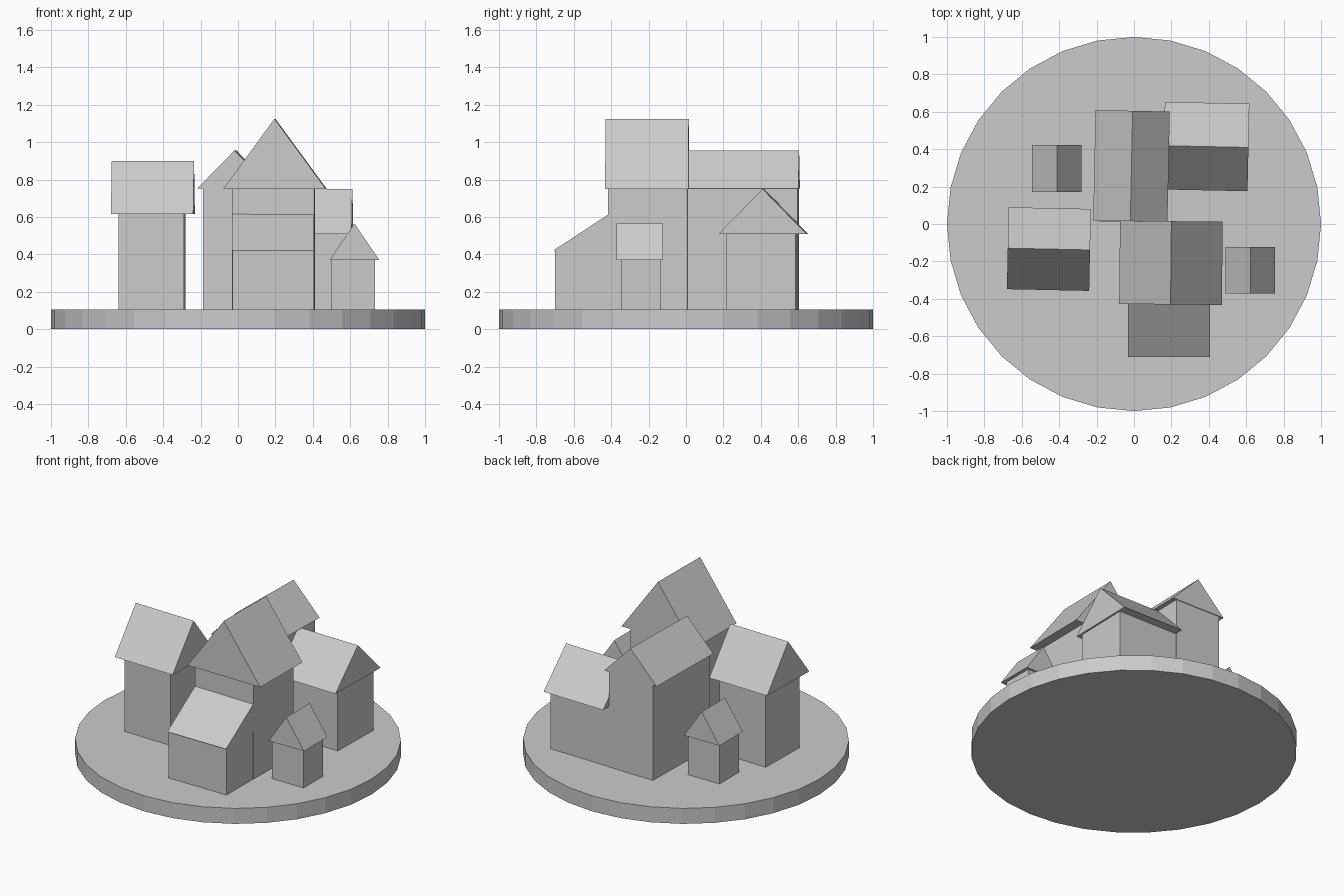
import bpy, bmesh
from math import radians
from mathutils import Matrix, Vector

if "Cube" in bpy.data.objects:
    bpy.data.objects.remove(bpy.data.objects["Cube"])

BASE_TOP = 0.105
TURN = radians(-1.2)


def prism(name, profile, start, end, axis, yaw=0.0):
    """Extrude a closed (across, z) profile along x or y, then turn it on its centre."""
    bm = bmesh.new()
    place = (lambda a, z, t: (t, a, z)) if axis == 'x' else (lambda a, z, t: (a, t, z))
    face = bm.faces.new([bm.verts.new(place(a, z, start)) for a, z in profile])
    ext = bmesh.ops.extrude_face_region(bm, geom=[face], use_keep_orig=True)
    move = Vector(place(0, 0, end - start))
    bmesh.ops.translate(bm, vec=move, verts=[v for v in ext['geom']
                                             if isinstance(v, bmesh.types.BMVert)])
    bmesh.ops.recalc_face_normals(bm, faces=bm.faces)
    across = [p[0] for p in profile]
    centre = Vector(place((min(across) + max(across)) / 2, 0, (start + end) / 2))
    bmesh.ops.translate(bm, vec=-centre, verts=bm.verts)
    mesh = bpy.data.meshes.new(name)
    bm.to_mesh(mesh)
    bm.free()
    obj = bpy.data.objects.new(name, mesh)
    bpy.context.collection.objects.link(obj)
    obj.location = centre
    obj.rotation_euler.z = yaw
    return obj


def walls(name, x0, x1, y0, y1, top, yaw=0.0):
    prism(name, [(x0, BASE_TOP), (x1, BASE_TOP), (x1, top), (x0, top)], y0, y1, 'y', yaw)


def gable_roof(name, x0, x1, y0, y1, eave, ridge, axis, yaw=0.0):
    a0, a1, t0, t1 = (y0, y1, x0, x1) if axis == 'x' else (x0, x1, y0, y1)
    prism(name, [(a0, eave), (a1, eave), ((a0 + a1) / 2, ridge)], t0, t1, axis, yaw)


# Round base
bpy.ops.mesh.primitive_cylinder_add(vertices=32, radius=1, depth=BASE_TOP,
                                    location=(0, 0, BASE_TOP / 2))
bpy.context.object.name = "base"

# Houses: name, wall bounds, roof bounds, eave z, ridge z, ridge axis, yaw
houses = [
    ("main_house", (-0.03, 0.41, -0.415, 0.01), (-0.077, 0.472, -0.43, 0.015),
     0.75, 1.125, 'y', TURN / 2),
    ("rear_house", (-0.18, 0.155, 0.01, 0.60), (-0.212, 0.185, 0.015, 0.605),
     0.752, 0.955, 'y', TURN),
    ("right_house", (0.15, 0.60, 0.22, 0.59), (0.16, 0.612, 0.18, 0.648),
     0.51, 0.75, 'x', TURN),
    ("left_house", (-0.635, -0.285, -0.305, 0.045), (-0.675, -0.235, -0.353, 0.085),
     0.615, 0.90, 'x', TURN),
    ("right_shed", (0.497, 0.733, -0.345, -0.135), (0.49, 0.755, -0.372, -0.122),
     0.37, 0.565, 'y', 0),
    ("left_shed", (-0.538, -0.302, 0.20, 0.41), (-0.545, -0.28, 0.172, 0.422),
     0.37, 0.565, 'y', 0),
]
for name, wall, roof, eave, ridge, axis, yaw in houses:
    walls(name + "_walls", *wall, eave, yaw)
    gable_roof(name + "_roof", *roof, eave, ridge, axis, yaw)

# Lean-to porch against the main house
walls("porch_walls", -0.03, 0.405, -0.70, -0.41, 0.42)
prism("porch_roof", [(-0.71, 0.42), (-0.41, 0.42), (-0.41, 0.617)], -0.033, 0.407, 'x')
